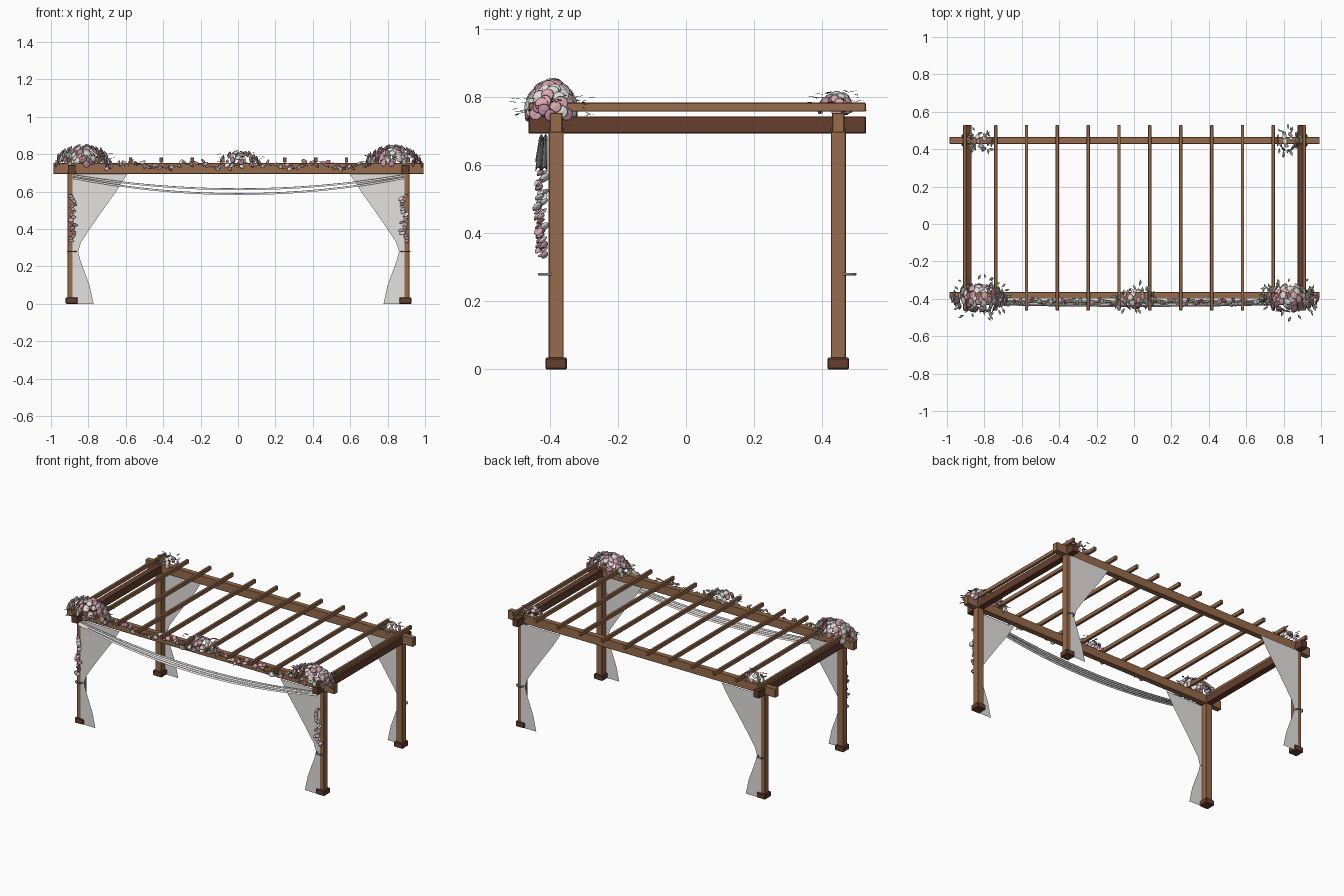
import bpy, bmesh, math, random
from mathutils import Vector, Matrix

random.seed(7)
if "Cube" in bpy.data.objects:
    bpy.data.objects.remove(bpy.data.objects["Cube"], do_unlink=True)


def material(name, rgb):
    m = bpy.data.materials.new(name)
    m.use_nodes = True
    m.diffuse_color = (*rgb, 1)
    m.node_tree.nodes["Principled BSDF"].inputs["Base Color"].default_value = (*rgb, 1)
    return m


WOOD = material("warm wood", (0.31, 0.15, 0.07))
DARK = material("dark wood", (0.13, 0.049, 0.027))
FABRIC = material("sheer fabric", (0.78, 0.76, 0.75))
METAL = material("grey tie", (0.3, 0.3, 0.3))
PINK = material("pink petals", (0.72, 0.4, 0.46))
PALE = material("pale petals", (0.74, 0.74, 0.71))
MAUVE = material("mauve petals", (0.48, 0.24, 0.32))
LEAF = material("leaf green", (0.2, 0.28, 0.15))
FLORAL = [PINK, PALE, MAUVE, LEAF]


def finish(bm, name, mats, smooth=False):
    mesh = bpy.data.meshes.new(name)
    bm.to_mesh(mesh)
    bm.free()
    for m in mats:
        mesh.materials.append(m)
    for p in mesh.polygons:
        p.use_smooth = smooth
    ob = bpy.data.objects.new(name, mesh)
    bpy.context.scene.collection.objects.link(ob)
    return ob


def box(name, centre, size, mat, bevel=0.002):
    bm = bmesh.new()
    bmesh.ops.create_cube(bm, size=1)
    bmesh.ops.scale(bm, vec=size, verts=bm.verts)
    bmesh.ops.translate(bm, vec=centre, verts=bm.verts)
    mod = finish(bm, name, [mat]).modifiers.new("edges", "BEVEL")
    mod.width = bevel
    mod.segments = 1


def strip(name, rows, mat):
    """Sheet skinned between matching rows of points."""
    bm = bmesh.new()
    grid = [[bm.verts.new(p) for p in row] for row in rows]
    for a, b in zip(grid, grid[1:]):
        for i in range(len(a) - 1):
            bm.faces.new((a[i], a[i + 1], b[i + 1], b[i]))
    finish(bm, name, [mat], True)


# Posts, footings, long beams, curtains and tie rings
CX, PX, FRONT, BACK = 0.003, 0.892, -0.381, 0.447
edge = [(0.695, 0.595), (0.6, 0.655), (0.5, 0.727), (0.4, 0.796), (0.33, 0.842),
        (0.28, 0.858), (0.23, 0.845), (0.1, 0.797), (0, 0.775)]
for row, y, out in (("front", FRONT, -1), ("back", BACK, 1)):
    box(row + "_beam", (CX, y, 0.724), (1.98, 0.036, 0.058), WOOD)
    for side, s in (("left", 1), ("right", -1)):
        tag = f"{row}_{side}"
        x = CX + s * PX
        box(tag + "_post", (x, y, 0.36), (0.044, 0.044, 0.7), WOOD)
        box(tag + "_footing", (x, y, 0.0175), (0.064, 0.064, 0.035), DARK, 0.004)
        cy = y + out * 0.024
        strip(tag + "_curtain", [[(CX + s * (0.887 + (w - 0.887) * t / 4), cy, z) for t in range(5)]
                                 for z, w in edge], FABRIC)
        bpy.ops.mesh.primitive_torus_add(location=(x, y + out * 0.027, 0.28),
                                         major_radius=0.023, minor_radius=0.004,
                                         major_segments=20, minor_segments=6)
        ring = bpy.context.object
        ring.name = tag + "_tie_ring"
        ring.data.materials.append(METAL)
        bpy.ops.object.shade_smooth()

# Cross beams and rafters
for side, s in (("left", 1), ("right", -1)):
    box(side + "_cross_beam", (CX + s * PX, 0.033, 0.718), (0.042, 0.99, 0.05), DARK)
for i in range(12):
    box(f"rafter_{i + 1}", (-0.905 + 0.165 * i, 0.033, 0.77), (0.018, 0.99, 0.026), WOOD)

# Two draped ribbons with soft lengthwise folds along the front
for name, top, mid in (("upper_swag", 0.687, 0.613), ("lower_swag", 0.674, 0.587)):
    rows = []
    for i in range(33):
        u = i / 16 - 1
        z = mid + (top - mid) * u * u
        w = 0.025 + 0.012 * (1 - u * u)
        rows.append([(CX + u * 0.885, -0.406 - w * t / 12, z - 0.005 * math.cos(math.tau * t / 6))
                     for t in range(13)])
    strip(name, rows, FABRIC)


# Floral pieces
def blossom(bm, centre, axis, r, mat):
    rot = axis.to_track_quat("Z", "Y").to_matrix()
    rings = []
    for rad, h in ((0.5, -0.15), (1, 0.1), (0.85, 0.32), (0.5, 0.2), (0.25, 0.4)):
        rings.append([bm.verts.new(centre + rot @ Vector((rad * r * math.cos(a), rad * r * math.sin(a), h * r)))
                      for a in (math.tau * k / 10 for k in range(10))])
    faces = [bm.faces.new(rings[0][::-1]), bm.faces.new(rings[-1])]
    for a, b in zip(rings, rings[1:]):
        for k in range(10):
            n = (k + 1) % 10
            faces.append(bm.faces.new((a[k], a[n], b[n], b[k])))
    for f in faces:
        f.material_index = mat


def leaf(bm, centre, angle, length):
    m = Matrix.Translation(centre) @ Matrix.Rotation(angle, 4, "Z") @ \
        Matrix.Rotation(random.uniform(-0.25, 0.25), 4, "Y")
    pts = ((-0.5, 0, 0), (0, -0.2, 0.04), (0.5, 0, 0), (0, 0.2, 0.04))
    f = bm.faces.new([bm.verts.new(m @ (Vector(p) * length)) for p in pts])
    f.material_index = 3


def pick():
    return random.choices((0, 1, 2), (4, 5, 2))[0]


def dome(name, centre, radii, count, leaves, r):
    """Half-ellipsoid shell of blossoms with loose leaves around it."""
    bm = bmesh.new()
    c = Vector(centre)
    for i in range(count):
        h = (i + 0.5) / count
        a = i * 2.39996 + random.uniform(-0.2, 0.2)
        q = math.sqrt(1 - h * h)
        d = Vector((q * math.cos(a), q * math.sin(a), h))
        pos = c + Vector([d[k] * radii[k] * random.uniform(0.92, 1.03) for k in range(3)])
        axis = Vector((d.x * 2.5, d.y, d.z)).normalized()
        blossom(bm, pos, axis, r * random.uniform(0.85, 1.1), pick())
    for i in range(leaves):
        a = random.uniform(0, math.tau)
        k = random.uniform(0.8, 1.8)
        x = max(-0.97, min(0.97, c.x + radii[0] * min(k, 1.1) * math.cos(a)))
        leaf(bm, Vector((x, c.y + radii[1] * k * math.sin(a), c.z + random.uniform(0, 0.06))),
             a + random.uniform(-0.6, 0.6), random.uniform(0.025, 0.04))
    finish(bm, name, FLORAL, True)


dome("centre_flower_cluster", (0.01, -0.4, 0.755), (0.11, 0.05, 0.056), 32, 24, 0.017)
for side, s in (("left", 1), ("right", -1)):
    dome(side + "_front_flower_cluster", (CX + s * 0.83, -0.396, 0.745), (0.145, 0.069, 0.097), 74, 36, 0.02)
    dome(side + "_back_flower_cluster", (CX + s * 0.82, 0.442, 0.757), (0.062, 0.047, 0.052), 18, 16, 0.015)

    # Trailing flowers down the front posts
    bm = bmesh.new()
    for i in range(18):
        pos = Vector((CX + s * 0.885 + random.uniform(-0.018, 0.018), random.uniform(-0.437, -0.413),
                      0.335 + 0.24 * i / 17))
        axis = Vector((random.uniform(-0.8, 0.8), -0.5, random.uniform(0.4, 1))).normalized()
        blossom(bm, pos, axis, random.uniform(0.012, 0.017), pick())
        if i % 2:
            leaf(bm, pos + Vector((0, -0.004, 0.008)), random.uniform(0, math.tau), 0.026)
    finish(bm, side + "_trailing_flowers", FLORAL, True)

# Garland along the front beam
bm = bmesh.new()
for i in range(110):
    x = -0.7 + 1.4 * i / 109
    pos = Vector((x, random.uniform(-0.43, -0.404), 0.742 + 0.012 * math.sin(x * 19) + random.uniform(-0.014, 0.014)))
    if i % 5 < 3:
        axis = Vector((random.uniform(-1, 1), -0.4, random.uniform(0.3, 1))).normalized()
        blossom(bm, pos, axis, random.uniform(0.013, 0.017), pick())
    else:
        leaf(bm, pos, random.uniform(-0.7, 0.7), random.uniform(0.028, 0.04))
finish(bm, "beam_garland", FLORAL, True)
